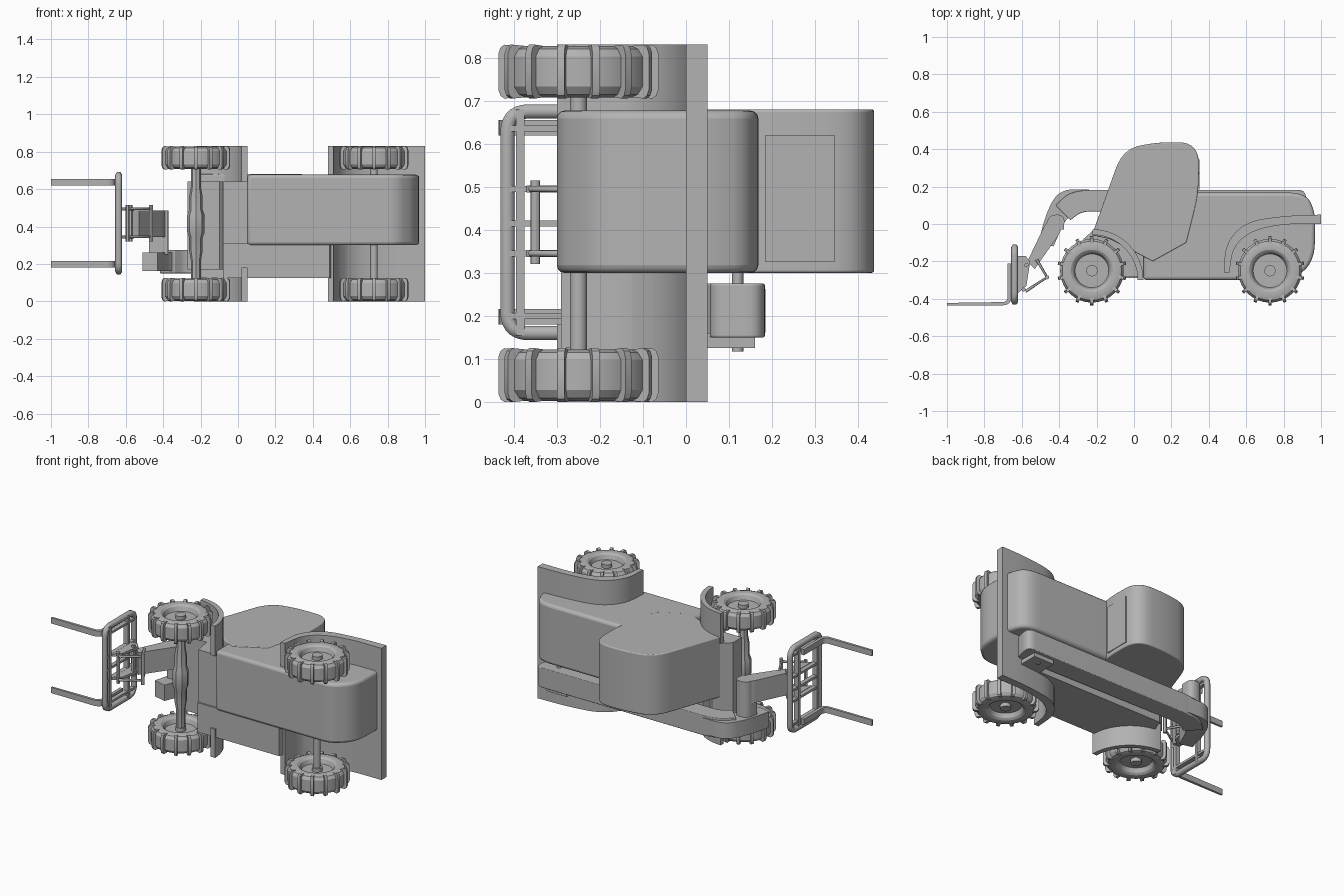
import bpy, bmesh
from math import pi, cos, sin
from mathutils import Matrix, Vector

old = bpy.data.objects.get("Cube")
if old:
    bpy.data.objects.remove(old, do_unlink=True)

paint = bpy.data.materials.new("plain_grey")
paint.use_nodes = True
GREY = (0.45, 0.45, 0.45, 1)
paint.diffuse_color = GREY
paint.node_tree.nodes["Principled BSDF"].inputs["Base Color"].default_value = GREY


def finish(name, bm, bevel=0):
    """Turn a bmesh into a shaded object."""
    bmesh.ops.recalc_face_normals(bm, faces=bm.faces)
    mesh = bpy.data.meshes.new(name)
    bm.to_mesh(mesh)
    bm.free()
    ob = bpy.data.objects.new(name, mesh)
    bpy.context.scene.collection.objects.link(ob)
    mesh.materials.append(paint)
    if bevel:
        mod = ob.modifiers.new("soft_edges", "BEVEL")
        mod.width, mod.segments = bevel, 3
        mod.limit_method, mod.angle_limit = "ANGLE", pi / 4
    for o in bpy.context.selected_objects:
        o.select_set(False)
    ob.select_set(True)
    bpy.context.view_layer.objects.active = ob
    bpy.ops.object.shade_smooth_by_angle(angle=pi / 6)
    return ob


def rounded(points, steps=7):
    """Round each corner given as (x, y, radius)."""
    out = []
    for i, p in enumerate(points):
        c = Vector(p[:2])
        if len(p) == 2:
            out.append(c)
            continue
        a = Vector(points[i - 1][:2]) - c
        b = Vector(points[(i + 1) % len(points)][:2]) - c
        s = c + a.normalized() * min(p[2], a.length * 0.49)
        e = c + b.normalized() * min(p[2], b.length * 0.49)
        for k in range(steps + 1):
            t = k / steps
            out.append(s * (1 - t) ** 2 + c * 2 * t * (1 - t) + e * t * t)
    return out


def add_prism(bm, points, z0, z1, matrix=Matrix()):
    rings = [[bm.verts.new(matrix @ Vector((p[0], p[1], z))) for p in points] for z in (z0, z1)]
    n = len(points)
    bm.faces.new(rings[0])
    bm.faces.new(rings[1])
    for i in range(n):
        j = (i + 1) % n
        bm.faces.new((rings[0][i], rings[0][j], rings[1][j], rings[1][i]))


def prism(name, points, z0, z1, bevel=0):
    bm = bmesh.new()
    add_prism(bm, rounded(points), z0, z1)
    return finish(name, bm, bevel)


def box(name, x, y, z, bevel=0):
    return prism(name, [(x[0], y[0]), (x[1], y[0]), (x[1], y[1]), (x[0], y[1])], z[0], z[1], bevel)


def add_lathe(bm, profile, centre, sides):
    """Spin an open (radius, height) profile about z."""
    rings = []
    for r, z in profile:
        rings.append([bm.verts.new(Vector(centre) + Vector(
            (r * cos(2 * pi * k / sides), r * sin(2 * pi * k / sides), z))) for k in range(sides)])
    for a, b in zip(rings, rings[1:]):
        for k in range(sides):
            j = (k + 1) % sides
            bm.faces.new((a[k], a[j], b[j], b[k]))
    bm.faces.new(rings[0])
    bm.faces.new(rings[-1])


def lathe(name, profile, centre, sides=24):
    bm = bmesh.new()
    add_lathe(bm, profile, centre, sides)
    return finish(name, bm)


def tube(name, path, radius, closed=False):
    curve = bpy.data.curves.new(name, "CURVE")
    curve.dimensions = "3D"
    curve.bevel_depth, curve.bevel_resolution = radius, 1
    curve.use_fill_caps = True
    spline = curve.splines.new("POLY")
    spline.points.add(len(path) - 1)
    for pt, co in zip(spline.points, path):
        pt.co = (*co, 1)
    spline.use_cyclic_u = closed
    curve.materials.append(paint)
    ob = bpy.data.objects.new(name, curve)
    bpy.context.scene.collection.objects.link(ob)


# Main body with rounded tail, and the low side chassis arched over the rear wheel
prism("main_body", [(0.05, -0.3), (0.85, -0.3, 0.05), (0.965, -0.2, 0.1), (0.97, 0.06, 0.06),
                    (0.92, 0.168, 0.1), (0.05, 0.168)], 0.3, 0.677, 0.018)
prism("side_chassis", [(-0.08, -0.29), (0.49, -0.29), (0.52, -0.15, 0.05), (0.6, -0.05, 0.06),
                       (0.75, 0, 0.08), (0.97, 0.01), (0.97, 0.045), (-0.15, 0.045), (-0.2, -0.08),
                       (-0.08, -0.12)], 0.125, 0.31)
prism("front_chassis", [(-0.27, -0.17), (-0.1, -0.17), (-0.08, -0.28), (0.06, -0.28),
                        (0.06, 0), (-0.18, 0), (-0.27, -0.08)], 0.17, 0.64)

# Cab with rear window
prism("cab", [(-0.225, -0.06), (-0.06, 0.4, 0.11), (0.12, 0.437, 0.08), (0.345, 0.437, 0.11),
              (0.347, 0.17, 0.1), (0.28, -0.1), (0.1, -0.2), (-0.13, -0.08)], 0.3, 0.68, 0.006)
box("rear_window", (0.34, 0.35), (0.185, 0.345), (0.325, 0.62))

# Mudguards
prism("rear_mudguard", [(0.48, -0.26), (0.49, -0.1, 0.1), (0.6, 0.015, 0.1), (0.82, 0.045, 0.1), (1, 0.05),
                        (1, 0), (0.8, 0, 0.08), (0.63, -0.035, 0.08), (0.53, -0.12, 0.08), (0.51, -0.26)], 0, 0.83)
arc = [(r, a * pi / 180) for r, angles in ((0.272, range(0, 91, 6)), (0.242, range(90, -1, -6))) for a in angles]
guard = [(-0.222 + r * cos(a), -0.3 + r * sin(a)) for r, a in arc]
prism("front_mudguard_low", guard, 0, 0.18)
prism("front_mudguard_high", guard, 0.64, 0.83)

# Wheels with tread bars
WHEEL_Y = -0.25
half = [(0.03, 0.045), (0.03, 0.022), (0.09, 0.022), (0.1, 0.048), (0.112, 0.057), (0.14, 0.06),
        (0.158, 0.053), (0.17, 0.035)]
tyre = half + [(r, -z) for r, z in reversed(half)]
bar = [(0.145, -0.06), (0.172, -0.0625), (0.181, -0.056), (0.186, -0.042)]
bar += [(r, -z) for r, z in reversed(bar)]
for place, x in (("front", -0.225), ("rear", 0.727)):
    for side, z in (("low", 0.0625), ("high", 0.7675)):
        bm = bmesh.new()
        add_lathe(bm, tyre, (x, WHEEL_Y, z), 42)
        for k in range(14):
            m = (Matrix.Translation((x, WHEEL_Y, z)) @ Matrix.Rotation(2 * pi * (k + 0.5) / 14, 4, "Z")
                 @ Matrix.Rotation(pi / 2, 4, "X"))
            add_prism(bm, bar, -0.009, 0.009, m)
        finish(f"{place}_wheel_{side}", bm)

# Axles
lathe("rear_axle", [(0.02, 0.06), (0.02, 0.77)], (0.727, WHEEL_Y, 0))
lathe("front_axle", [(0.027, 0.06), (0.027, 0.22), (0.036, 0.27), (0.036, 0.34), (0.047, 0.37),
                     (0.047, 0.46), (0.036, 0.49), (0.036, 0.56), (0.027, 0.61), (0.027, 0.77)],
      (-0.225, WHEEL_Y, 0), 8)

# Lifting boom, its bent nose and the crosswise head
prism("boom", [(0.93, 0.183, 0.06), (-0.33, 0.183, 0.12), (-0.42, 0.1), (-0.34, 0.02), (-0.28, 0.068, 0.06),
               (0.9, 0.055, 0.03)], 0.15, 0.275, 0.004)
prism("boom_nose", [(-0.24, 0.185), (-0.4, 0.185, 0.14), (-0.47, 0.06, 0.1), (-0.51, -0.1),
                    (-0.43, -0.12), (-0.37, 0.02, 0.06), (-0.31, 0.068, 0.06), (-0.24, 0.07)], 0.162, 0.262)
prism("boom_head", [(-0.475, -0.03), (-0.455, 0.05, 0.05), (-0.37, 0.05, 0.05), (-0.375, -0.03)], 0.25, 0.485)
prism("head_arm", [(-0.57, -0.2), (-0.46, 0.03, 0.05), (-0.37, 0.04, 0.05), (-0.39, -0.04, 0.05),
                   (-0.53, -0.24)], 0.345, 0.485)
box("boom_bracket", (0.72, 0.86), (0.03, 0.16), (0.125, 0.16))
lathe("boom_pin", [(0.013, 0.117), (0.013, 0.3)], (0.8, 0.12, 0), 16)

# Tool coupler with tilt links
for n, z in enumerate((0.345, 0.495)):
    prism(f"coupler_plate_{n}", [(-0.62, -0.37), (-0.575, -0.33), (-0.555, -0.2), (-0.58, -0.17),
                                 (-0.62, -0.17)], z - 0.008, z + 0.008)
    tube(f"tilt_link_{n}", [(-0.58, -0.36, z), (-0.465, -0.285, z), (-0.52, -0.19, z)], 0.008)
for n, (x, y) in enumerate(((-0.59, -0.35), (-0.575, -0.22), (-0.465, -0.285))):
    lathe(f"coupler_rod_{n}", [(0.011, 0.32), (0.011, 0.515)], (x, y, 0), 12)

# Fork carriage: rounded loop, cross bars and uprights
loop = rounded([(-0.415, 0.16, 0.05), (-0.125, 0.16, 0.05), (-0.125, 0.675, 0.05), (-0.415, 0.675, 0.05)])
tube("carriage_loop", [(-0.638, p[0], p[1]) for p in loop], 0.019, True)
for n, y in enumerate((-0.385, -0.2)):
    box(f"carriage_rail_{n}", (-0.65, -0.62), (y - 0.01, y + 0.01), (0.155, 0.68))
for n, z in enumerate((0.2, 0.345, 0.415, 0.495, 0.635)):
    box(f"carriage_bar_{n}", (-0.648, -0.622), (-0.415, -0.125), (z - 0.007, z + 0.007))

# Forks
for n, z in enumerate((0.198, 0.637)):
    prism(f"fork_{n}", [(-1, -0.435), (-0.655, -0.435, 0.05), (-0.655, -0.21), (-0.675, -0.21),
                        (-0.675, -0.417, 0.03), (-1, -0.422)], z - 0.018, z + 0.018)
